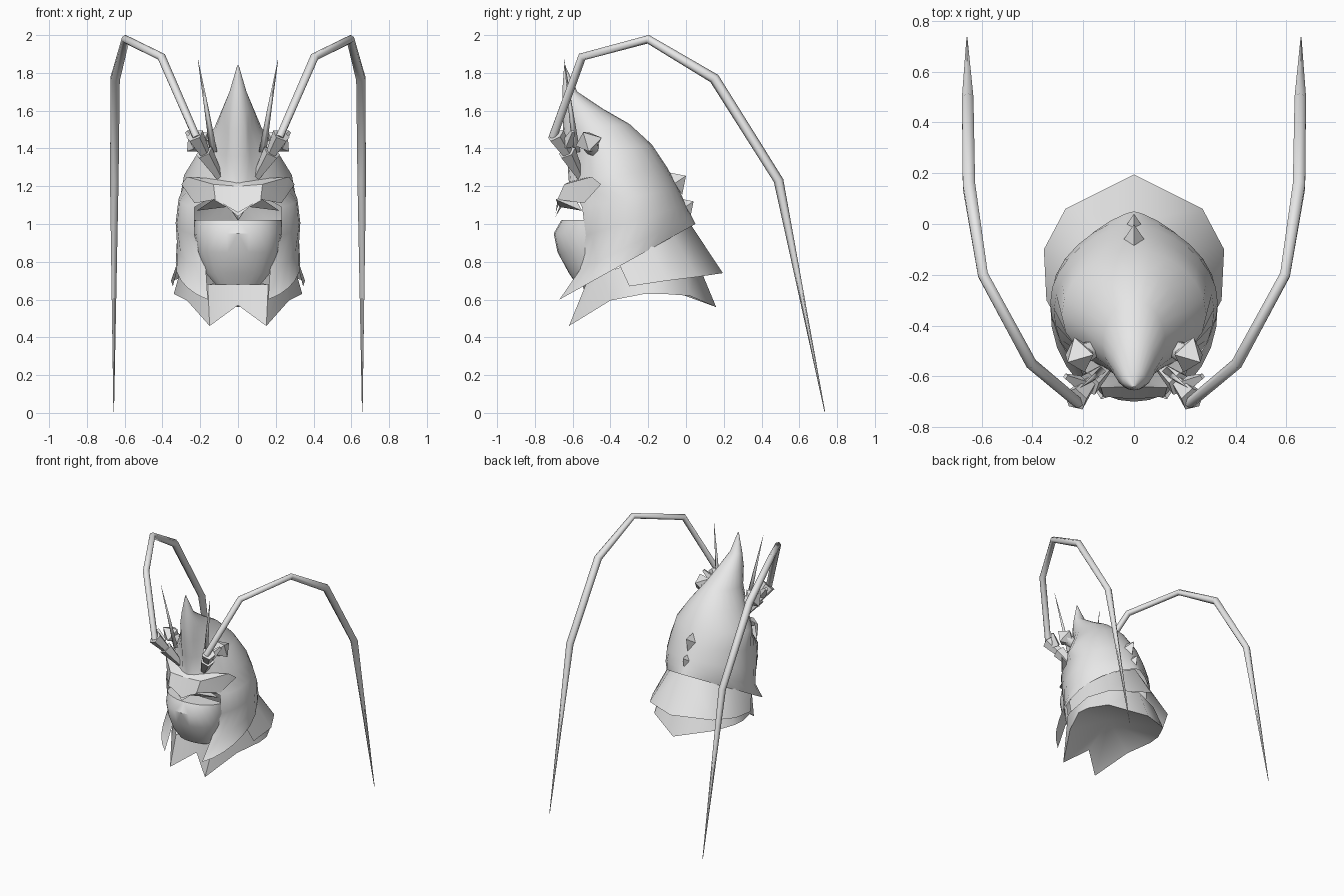
import bpy, math
from mathutils import Vector

if "Cube" in bpy.data.objects:
    bpy.data.objects.remove(bpy.data.objects["Cube"])

shell = bpy.data.materials.new("pale grey")
shell.diffuse_color = (0.8, 0.8, 0.8, 1)
shell.use_nodes = True
shell.node_tree.nodes["Principled BSDF"].inputs["Base Color"].default_value = shell.diffuse_color


def make(name, verts, faces, angle=40, mirror=True):
    """Mesh object, mirrored across x = 0, smooth below the given angle."""
    me = bpy.data.meshes.new(name)
    me.from_pydata(verts, [], faces)
    me.materials.append(shell)
    ob = bpy.data.objects.new(name, me)
    bpy.context.collection.objects.link(ob)
    bpy.ops.object.select_all(action='DESELECT')
    ob.select_set(True)
    bpy.context.view_layer.objects.active = ob
    if mirror:
        m = ob.modifiers.new("mirror", 'MIRROR')
        m.use_clip = True
        m.merge_threshold = 0.001
        bpy.ops.object.modifier_apply(modifier="mirror")
    bpy.ops.object.shade_smooth_by_angle(angle=math.radians(angle))
    return ob


def loft(name, rows, angle=40):
    """Skin between rows that have equal point counts."""
    n = len(rows[0])
    verts = [p for r in rows for p in r]
    faces = [(i * n + j, i * n + j + 1, (i + 1) * n + j + 1, (i + 1) * n + j)
             for i in range(len(rows) - 1) for j in range(n - 1)]
    return make(name, verts, faces, angle)


def tube(name, path, radii, sides=6, angle=80):
    """Tapered tube along a path with closed ends."""
    pts = [Vector(p) for p in path]
    verts, faces = [], []
    for i, p in enumerate(pts):
        d = (pts[min(i + 1, len(pts) - 1)] - pts[max(i - 1, 0)]).normalized()
        u = d.cross(Vector((1, 0, 0))).normalized()
        v = d.cross(u)
        for k in range(sides):
            a = 2 * math.pi * k / sides
            verts.append(p + radii[i] * (math.cos(a) * u + math.sin(a) * v))
    for i in range(len(pts) - 1):
        for k in range(sides):
            l = (k + 1) % sides
            faces.append((i * sides + k, i * sides + l,
                          (i + 1) * sides + l, (i + 1) * sides + k))
    faces.append(tuple(reversed(range(sides))))
    faces.append(tuple(range((len(pts) - 1) * sides, len(pts) * sides)))
    return make(name, verts, faces, angle)


def half_ring(yb, zb, yf, zf, w, xf, back=1.0, snout=0, n=12):
    """Half oval from the back centre to a front edge at x = xf.
    snout > 0 pinches the front into a blunt beak."""
    end = math.pi - math.asin(min(1, xf / w))
    out = []
    for k in range(n + 1):
        a = end * k / n
        t = (1 - math.cos(a)) / (1 - math.cos(end))
        s = max(0, math.sin(a))
        if a < math.pi / 2:
            s = s ** back
        elif snout:
            s = max(s ** 1.7, snout * s ** .5)
        s = s if k < n else xf / w
        out.append((w * s, yb + (yf - yb) * t, zb + (zf - zb) * t))
    return out


# carapace: pointed hood, open at the face
hood = [(-.64, 1.84, -.645, 1.84, .004, 0, 1), (-.575, 1.70, -.655, 1.70, .045, 0, 1),
        (-.44, 1.61, -.655, 1.60, .085, 0, 1), (-.30, 1.53, -.65, 1.49, .125, 0, 1, .6),
        (-.18, 1.42, -.63, 1.36, .205, 0, 1, .42), (-.10, 1.30, -.62, 1.22, .285, 0, 1.1, .33),
        (-.04, 1.19, -.55, 1.09, .315, .23, 1.2), (.0, 1.10, -.53, .94, .33, .23, 1.3),
        (.03, 1.04, -.56, .76, .325, .17, 1.4), (.05, 1.0, -.67, .60, .33, .16, 1.5)]
loft("carapace", [half_ring(*h) for h in hood], 60)

# face mask: bulging dish
mask = [(1.02, .23, -.66, -.50), (.95, .23, -.70, -.50), (.85, .215, -.68, -.50),
        (.74, .17, -.62, -.53), (.68, .12, -.58, -.53)]
rows = []
for z, w, yf, ys in mask:
    rows.append([(w * math.sin(a), ys + (yf - ys) * math.cos(a), z)
                 for a in [math.pi / 2 * k / 6 for k in range(7)]])
rows.insert(0, [(x, -.51, 1.015) for x, y, z in rows[0]])
loft("face_mask", rows)

# brow visor with swept wings
make("brow", [(0, -.64, 1.20), (.13, -.645, 1.21), (.27, -.50, 1.25), (.30, -.45, 1.21),
              (.23, -.54, 1.11), (.12, -.68, 1.13), (0, -.69, 1.06), (0, -.60, 1.23)],
     [(0, 6, 5, 1), (1, 5, 4, 2), (2, 4, 3), (7, 0, 1), (7, 1, 2)], 25)
make("brow_fang", [(0, -.64, 1.12), (.13, -.69, 1.13), (.06, -.67, 1.09),
                   (.22, -.55, 1.07), (0, -.69, 1.04), (.08, -.60, 1.16)],
     [(0, 4, 2, 1), (1, 2, 3), (1, 3, 5)], 25)

# neck collars: back skirt tucked under the carapace, lower pointed skirt
loft("back_collar", [
    [(0, .01, 1.02), (.18, -.08, .96), (.28, -.20, .91), (.312, -.36, .80)],
    [(0, .195, .74), (.27, .06, .72), (.355, -.10, .70), (.345, -.30, .67)]], 60)
skirt_edge = [(0, .16, .56), (.26, .02, .62), (.33, -.12, .63), (.34, -.22, .63),
              (.27, -.40, .595), (.15, -.62, .46), (0, -.51, .57)]
loft("lower_collar", [
    [(0, .06, .80), (.20, -.02, .79), (.27, -.14, .79), (.295, -.28, .79),
     (.25, -.45, .74), (.16, -.53, .68), (0, -.55, .68)], skirt_edge], 50)

# underside closing the neck
n = len(skirt_edge)
make("neck_underside", skirt_edge + [(0, -.28, .72)],
     [(i, n, i + 1) for i in range(n - 1)], 60)

# ridge spikes on the back
for i, (y, z) in enumerate([(0.0, 1.255), (.04, 1.12)]):
    base = [(0, y - .10, z + .02), (.04, y - .06, z - .04), (0, y - .02, z - .10)]
    make(f"ridge_spike_{i + 1}", base + [(0, y, z)], [(0, 3, 1), (1, 3, 2)], 20)

# eyes: faceted gems on short stalks
c = Vector((.215, -.515, 1.435))
ax = [Vector((.55, -.35, .6)).normalized()]
ax.append(ax[0].cross(Vector((0, 1, 0))).normalized())
ax.append(ax[0].cross(ax[1]))
corners = [c + s * .075 * a for a in ax for s in (1, -1)]
make("eyes", corners, [(a, b, d) for a in (0, 1) for b in (2, 3) for d in (4, 5)], 20)
tube("eye_stalks", [(.12, -.47, 1.36), (.21, -.515, 1.43)], [.03, .045])

# antennae: flared base segments, then a long arching whip
tube("antenna_base", [(.10, -.56, 1.25), (.18, -.63, 1.38)], [.022, .05], 5, 30)
tube("antenna_joint", [(.17, -.62, 1.36), (.23, -.69, 1.47)], [.028, .05], 5, 30)
tube("antenna_whip", [(.22, -.705, 1.46), (.405, -.55, 1.885), (.595, -.20, 1.978),
                      (.65, .15, 1.77), (.655, .49, 1.23), (.658, .735, .005)],
     [.022, .023, .023, .028, .026, .002])
tube("antennule", [(.13, -.58, 1.38), (.165, -.61, 1.60), (.212, -.645, 1.87)],
     [.02, .012, .001], 4, 95)
tube("antenna_thorn", [(.21, -.63, 1.42), (.27, -.60, 1.49)], [.035, .012], 4, 30)
